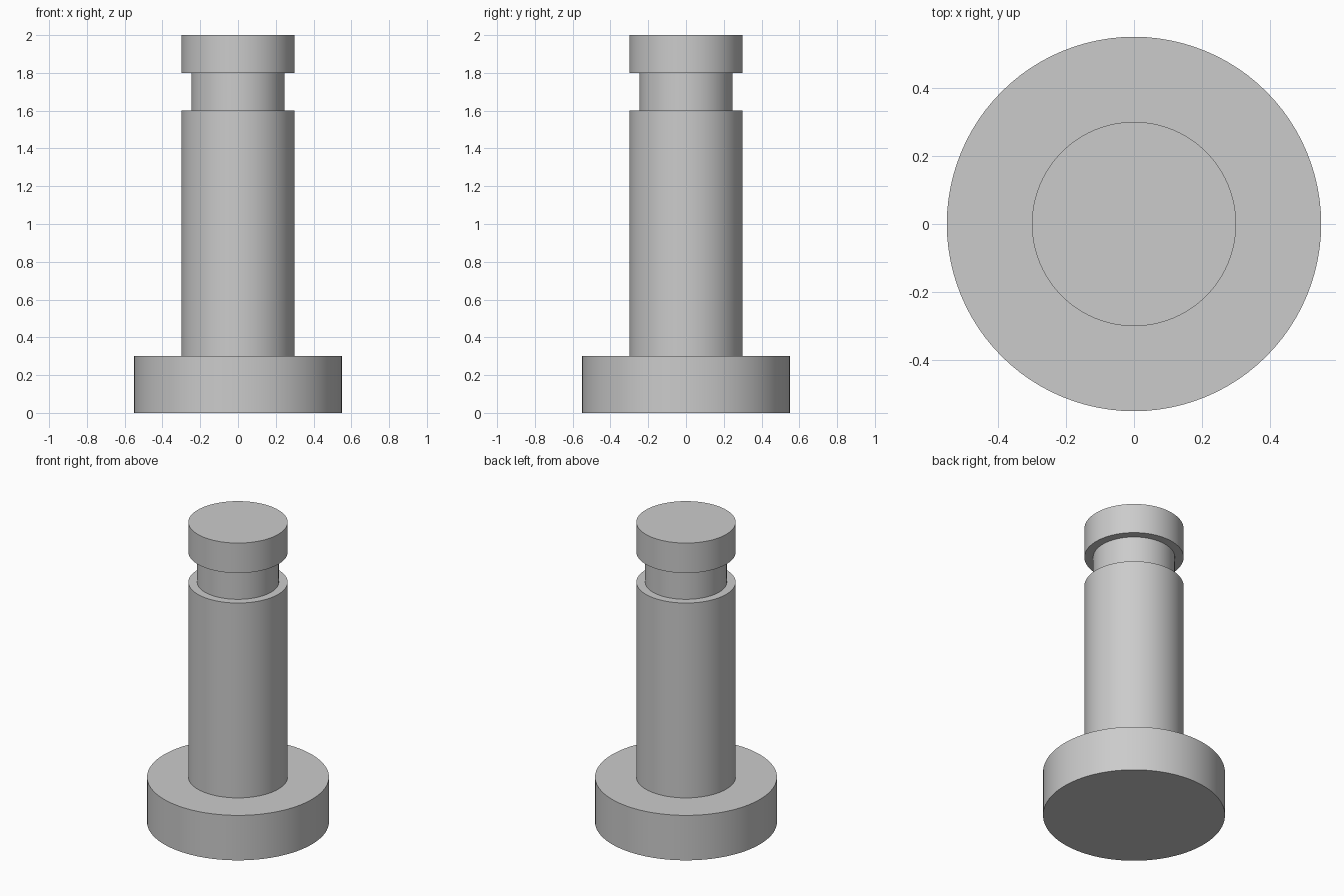
import bpy, bmesh, math

cube = bpy.data.objects.get("Cube")
if cube:
    bpy.data.objects.remove(cube, do_unlink=True)

# Plain grey metal
grey = bpy.data.materials.new("grey_metal")
grey.use_nodes = True
colour = (0.6, 0.6, 0.6, 1)
grey.diffuse_color = colour
grey.node_tree.nodes["Principled BSDF"].inputs["Base Color"].default_value = colour

SEGMENTS = 96


def lathe(name, profile):
    """Revolve a (radius, height) profile into a closed solid about z."""
    bm = bmesh.new()
    rings = []
    for radius, z in profile:
        angles = (math.tau * i / SEGMENTS for i in range(SEGMENTS))
        rings.append([bm.verts.new((radius * math.cos(a), radius * math.sin(a), z))
                      for a in angles])
    for low, high in zip(rings, rings[1:]):
        for i in range(SEGMENTS):
            j = (i + 1) % SEGMENTS
            bm.faces.new((low[i], low[j], high[j], high[i]))
    bm.faces.new(rings[0][::-1])
    bm.faces.new(rings[-1])
    mesh = bpy.data.meshes.new(name)
    bm.to_mesh(mesh)
    bm.free()
    mesh.materials.append(grey)
    obj = bpy.data.objects.new(name, mesh)
    bpy.context.collection.objects.link(obj)
    bpy.ops.object.select_all(action='DESELECT')
    obj.select_set(True)
    bpy.context.view_layer.objects.active = obj
    bpy.ops.object.shade_smooth_by_angle(angle=math.radians(30))
    return obj


# Flange, shaft, groove and head turned as one piece
FLANGE, SHAFT, GROOVE = 0.55, 0.3, 0.247
lathe("flanged_pin", [
    (FLANGE, 0), (FLANGE, 0.3),
    (SHAFT, 0.3), (SHAFT, 1.6),
    (GROOVE, 1.6), (GROOVE, 1.8),
    (SHAFT, 1.8), (SHAFT, 2),
])
